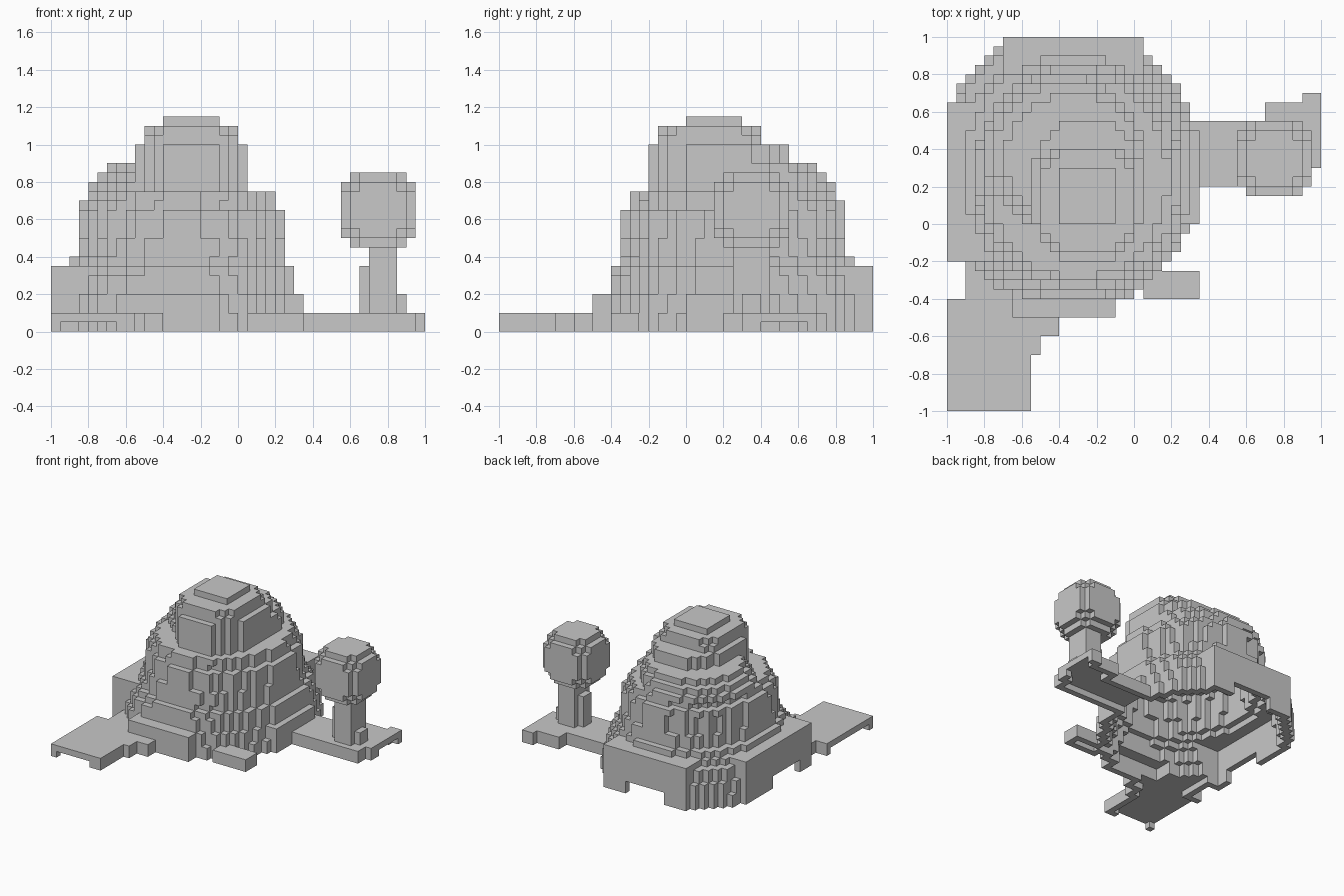
import bpy
import bmesh
from itertools import product
from mathutils import Vector

V = 0.05  # block size

cube = bpy.data.objects.get("Cube")
if cube:
    bpy.data.objects.remove(cube, do_unlink=True)

GREY = (0.58, 0.58, 0.58, 1)
stone = bpy.data.materials.new("stone grey")
stone.use_nodes = True
stone.diffuse_color = GREY
stone.node_tree.nodes["Principled BSDF"].inputs["Base Color"].default_value = GREY


def box(x0, x1, y0, y1, z0, z1, limit=9):
    """Blocks in a box; a lower limit rounds its upright corners."""
    lo, hi = [[round(a / V) for a in c] for c in ((x0, y0, z0), (x1, y1, z1))]
    cells = set()
    for c in product(*(range(a, b) for a, b in zip(lo, hi))):
        u, v = [(2 * c[i] + 1 - lo[i] - hi[i]) / (hi[i] - lo[i]) for i in (0, 1)]
        if u * u + v * v <= limit:
            cells.add(c)
    return cells


def ball(x0, y0, z0, n, limit):
    """Blocks of a rounded ball n blocks wide."""
    low = [round(a / V) for a in (x0, y0, z0)]
    return {tuple(a + b for a, b in zip(low, c)) for c in product(range(n), repeat=3)
            if sum(((2 * a + 1 - n) / n) ** 2 for a in c) <= limit}


def shell(cells):
    """Keep only the outer skin, leaving the ground side open."""
    around = list(product((-1, 0, 1), repeat=3))

    def buried(c):
        return all((c[0] + a, c[1] + b, max(c[2] + d, 0)) in cells for a, b, d in around)
    return {c for c in cells if not buried(c)}


def build(name, cells, everything):
    """Make one mesh from the exposed sides of the blocks."""
    bm = bmesh.new()
    verts = {}

    def vert(p):
        if p not in verts:
            verts[p] = bm.verts.new(Vector(p) * V)
        return verts[p]

    for c in sorted(cells):
        for axis, side in product(range(3), (0, 1)):
            n = list(c)
            n[axis] += 2 * side - 1
            if tuple(n) in everything:
                continue
            ring = []
            for a, b in ((0, 0), (1, 0), (1, 1), (0, 1)):
                p = list(c)
                p[axis] += side
                p[(axis + 1) % 3] += a
                p[(axis + 2) % 3] += b
                ring.append(vert(tuple(p)))
            bm.faces.new(ring if side else ring[::-1])
    bmesh.ops.dissolve_limit(bm, angle_limit=0.01, verts=bm.verts[:], edges=bm.edges[:])
    mesh = bpy.data.meshes.new(name)
    bm.to_mesh(mesh)
    bm.free()
    mesh.materials.append(stone)
    bpy.context.collection.objects.link(bpy.data.objects.new(name, mesh))


# Mountain: stacked terraces as top height, x range, y range, roundness
terraces = [
    (0.10, -1.00, 0.30, -0.40, 1.00, 1.20),
    (0.20, -1.00, 0.30, -0.40, 1.00, 1.14),
    (0.30, -1.00, 0.30, -0.40, 1.00, 1.06),
    (0.35, -0.95, 0.30, -0.40, 0.95, 1.02),
    (0.40, -0.90, 0.25, -0.35, 0.90, 1.04),
    (0.50, -0.85, 0.25, -0.35, 0.85, 1.02),
    (0.65, -0.85, 0.25, -0.35, 0.85, 0.97),
    (0.70, -0.85, 0.20, -0.30, 0.85, 0.97),
    (0.75, -0.80, 0.20, -0.30, 0.80, 0.95),
    (0.80, -0.80, 0.05, -0.05, 0.80, 0.97),
    (0.85, -0.75, 0.05, 0.00, 0.75, 0.97),
    (0.90, -0.70, 0.05, 0.00, 0.70, 0.97),
    (1.00, -0.55, 0.05, -0.20, 0.55, 1.08),
    (1.05, -0.50, 0.00, -0.15, 0.40, 1.50),
    (1.10, -0.50, 0.00, -0.15, 0.40, 1.30),
    (1.15, -0.40, -0.10, 0.00, 0.30, 9),
]
mountain = set()
base = 0
for top, x0, x1, y0, y1, limit in terraces:
    mountain |= box(x0, x1, y0, y1, base, top, limit)
    base = top
# Summit column, back slab and side slab
mountain |= box(-0.55, 0.05, -0.2, 0.55, 0.75, 1, 1.08)
mountain |= box(-0.7, 0.05, 0.8, 1, 0, 0.35) | box(-1, -0.8, -0.2, 0.65, 0, 0.35)

# Foothill ledges
mountain |= box(-0.7, -0.1, -0.5, -0.3, 0, 0.1) | box(-0.65, -0.1, -0.5, -0.3, 0.1, 0.2)
mountain |= box(-0.8, 0, -0.4, -0.2, 0, 0.1) | box(0.05, 0.35, -0.4, -0.25, 0, 0.1)
mountain |= box(0.2, 0.35, 0, 0.5, 0, 0.2) | box(-0.9, -0.6, -0.3, -0.2, 0, 0.1)

# Flat ground in front and the path to the tree
front_ground = box(-1, -0.55, -1, -0.4, 0, 0.1) | box(-0.9, -0.7, -0.4, -0.3, 0, 0.1)
front_ground |= box(-0.6, -0.5, -0.7, -0.4, 0, 0.1) | box(-0.6, -0.4, -0.6, -0.4, 0, 0.1)
path = box(0.2, 0.95, 0.2, 0.55, 0, 0.1) | box(0.7, 1, 0.3, 0.65, 0, 0.1)
path |= box(0.9, 1, 0.3, 0.7, 0, 0.1)

# Hollow skin with gaps along the ground
skin = shell(mountain | front_ground | path)
skin -= box(-0.95, -0.65, -1, -0.95, 0, 0.05) | box(-1, -0.95, -0.95, -0.45, 0, 0.05)
skin -= box(0.95, 1, 0.4, 0.65, 0, 0.05)
skin -= box(-0.5, -0.15, 0.9, 1, 0, 0.1)
skin -= box(-1, -0.9, -0.05, 0.3, 0, 0.1)

# Tree
trunk = box(0.7, 0.85, 0.25, 0.45, 0.1, 0.45) | box(0.65, 0.7, 0.3, 0.4, 0.1, 0.35)
trunk |= box(0.85, 0.9, 0.3, 0.4, 0.1, 0.2)
crown = shell(ball(0.55, 0.15, 0.45, 8, 1.5))

everything = skin | trunk | crown
build("mountain", skin & mountain, everything)
build("front_ground", (skin & front_ground) - mountain, everything)
build("path", (skin & path) - mountain, everything)
build("tree_trunk", trunk, everything)
build("tree_crown", crown, everything)
